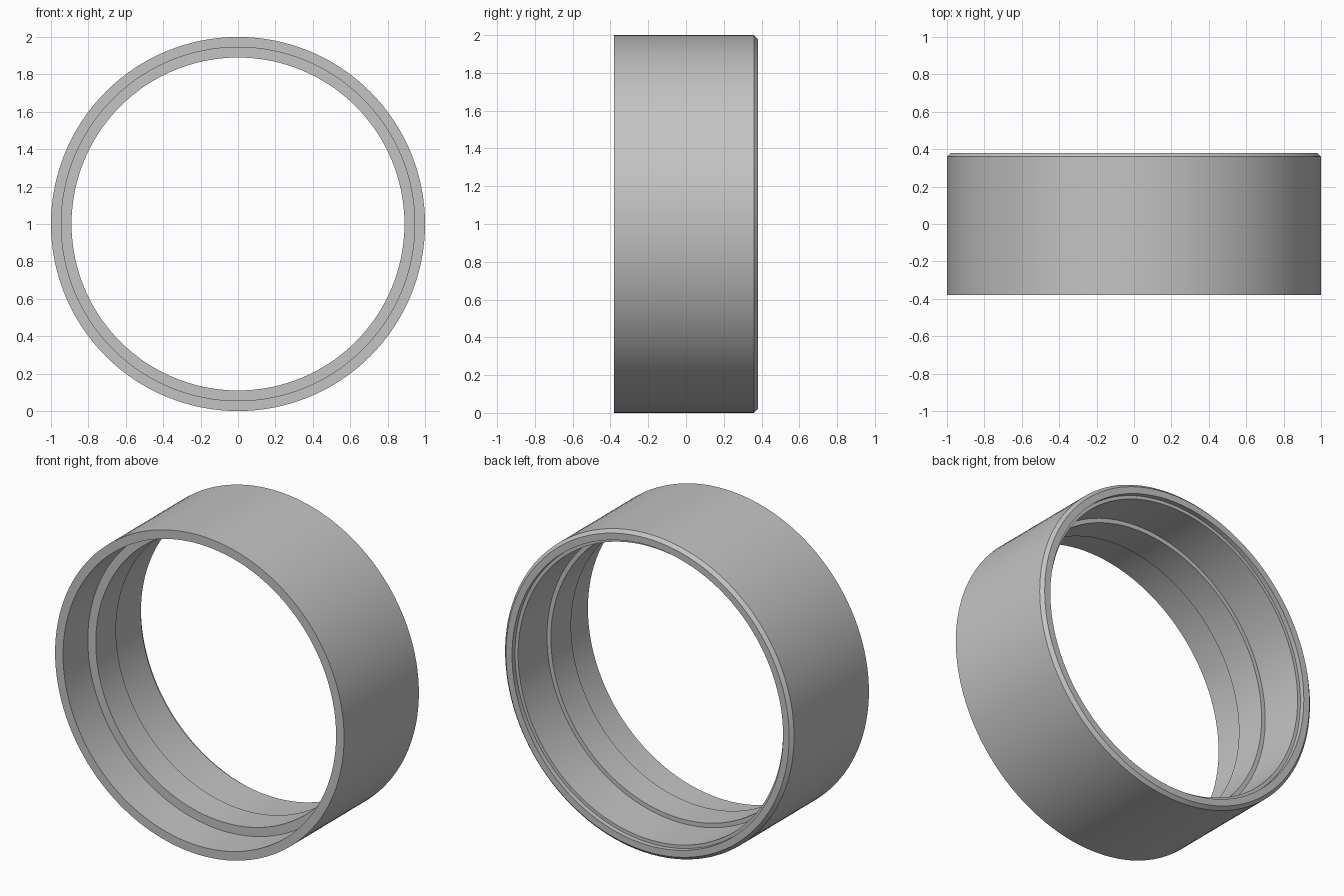
import bpy, bmesh, math
from mathutils import Matrix, Vector

cube = bpy.data.objects.get("Cube")
if cube:
    bpy.data.objects.remove(cube, do_unlink=True)

SEGMENTS = 128

# Plain grey material
grey = bpy.data.materials.new("plain_grey")
grey.use_nodes = True
colour = (0.55, 0.55, 0.55, 1)
grey.diffuse_color = colour
grey.node_tree.nodes["Principled BSDF"].inputs["Base Color"].default_value = colour

# Closed wall section as (radius, y): outer wall, back chamfer, stepped bore
section = [
    (1.0, -0.38), (1.0, 0.36), (0.98, 0.38),   # outer wall and chamfer
    (0.938, 0.38), (0.938, 0.35),              # shallow back recess
    (0.917, 0.35), (0.917, 0.065),             # back bore
    (0.89, 0.065), (0.89, -0.135),             # narrow middle land
    (0.945, -0.135), (0.945, -0.38),           # front bore
]

# Spin the section around the y axis
bm = bmesh.new()
verts = [bm.verts.new((r, y, 0)) for r, y in section]
edges = [bm.edges.new((v, verts[(i + 1) % len(verts)])) for i, v in enumerate(verts)]
bmesh.ops.spin(bm, geom=verts + edges, cent=(0, 0, 0), axis=(0, 1, 0),
               angle=math.tau, steps=SEGMENTS, use_duplicate=False)
bmesh.ops.remove_doubles(bm, verts=bm.verts, dist=1e-4)
bmesh.ops.recalc_face_normals(bm, faces=bm.faces)
bmesh.ops.transform(bm, matrix=Matrix.Translation(Vector((0, 0, 1))), verts=bm.verts)

mesh = bpy.data.meshes.new("stepped_ring")
bm.to_mesh(mesh)
bm.free()
mesh.materials.append(grey)
ring = bpy.data.objects.new("stepped_ring", mesh)
bpy.context.collection.objects.link(ring)

# Smooth round walls, crisp steps
bpy.ops.object.select_all(action="DESELECT")
ring.select_set(True)
bpy.context.view_layer.objects.active = ring
bpy.ops.object.shade_smooth_by_angle(angle=math.radians(30))
